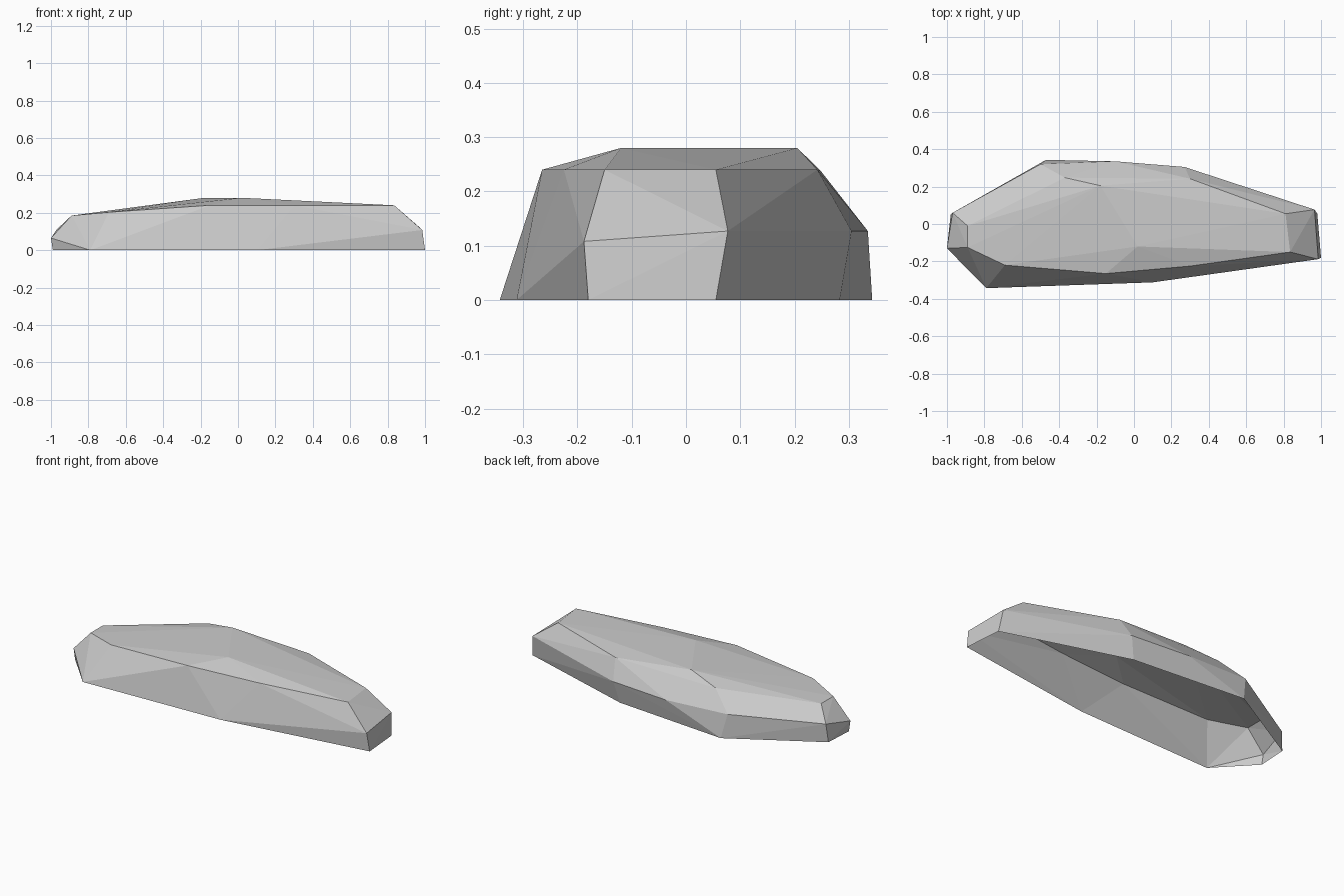
import bpy
import bmesh

default_cube = bpy.data.objects.get("Cube")
if default_cube:
    bpy.data.objects.remove(default_cube, do_unlink=True)


def make_material(name, colour):
    material = bpy.data.materials.new(name)
    material.use_nodes = True
    material.diffuse_color = colour
    shader = material.node_tree.nodes["Principled BSDF"]
    shader.inputs["Base Color"].default_value = colour
    shader.inputs["Roughness"].default_value = 1
    return material


# Outline on the ground, counter-clockwise from the front left corner
ground_ring = [(-.79, -.343, 0), (.1, -.312, 0), (1, -.18, 0), (.98, .055, 0),
               (.24, .283, 0), (-.47, .343, 0), (-.98, .05, 0), (-.99, -.13, 0)]

# Widest corners of the ends and the back wall
shoulder_ring = [(.985, -.188, .108), (.965, .077, .127), (.27, .305, .127),
                 (-.1, .335, .127), (-.5, .32, .142), (-.97, .06, .11),
                 (-1, -.13, .065)]

# Rim around the top, then the two peaks
top_rim = [(-.69, -.22, .203), (-.15, -.265, .24), (.3, -.225, .24),
           (.835, -.15, .24), (.81, .055, .24), (.3, .242, .24),
           (-.37, .248, .238), (-.89, -.01, .185), (-.89, -.125, .185)]
peaks = [(.02, -.12, .28), (-.18, .205, .28)]

# Faceted shell stretched over all the corners
bm = bmesh.new()
for corner in ground_ring + shoulder_ring + top_rim + peaks:
    bm.verts.new(corner)
hull = bmesh.ops.convex_hull(bm, input=bm.verts[:])
unused = [v for v in bm.verts if not v.link_faces]
bmesh.ops.delete(bm, geom=unused, context="VERTS")
bmesh.ops.recalc_face_normals(bm, faces=bm.faces[:])

# Open underside
underside = [f for f in bm.faces if all(v.co.z < .001 for v in f.verts)]
bmesh.ops.delete(bm, geom=underside, context="FACES")

mesh = bpy.data.meshes.new("flat_rock")
bm.to_mesh(mesh)
bm.free()
mesh.materials.append(make_material("stone grey", (.6, .6, .6, 1)))
for face in mesh.polygons:
    face.use_smooth = False

flat_rock = bpy.data.objects.new("flat_rock", mesh)
bpy.context.collection.objects.link(flat_rock)
